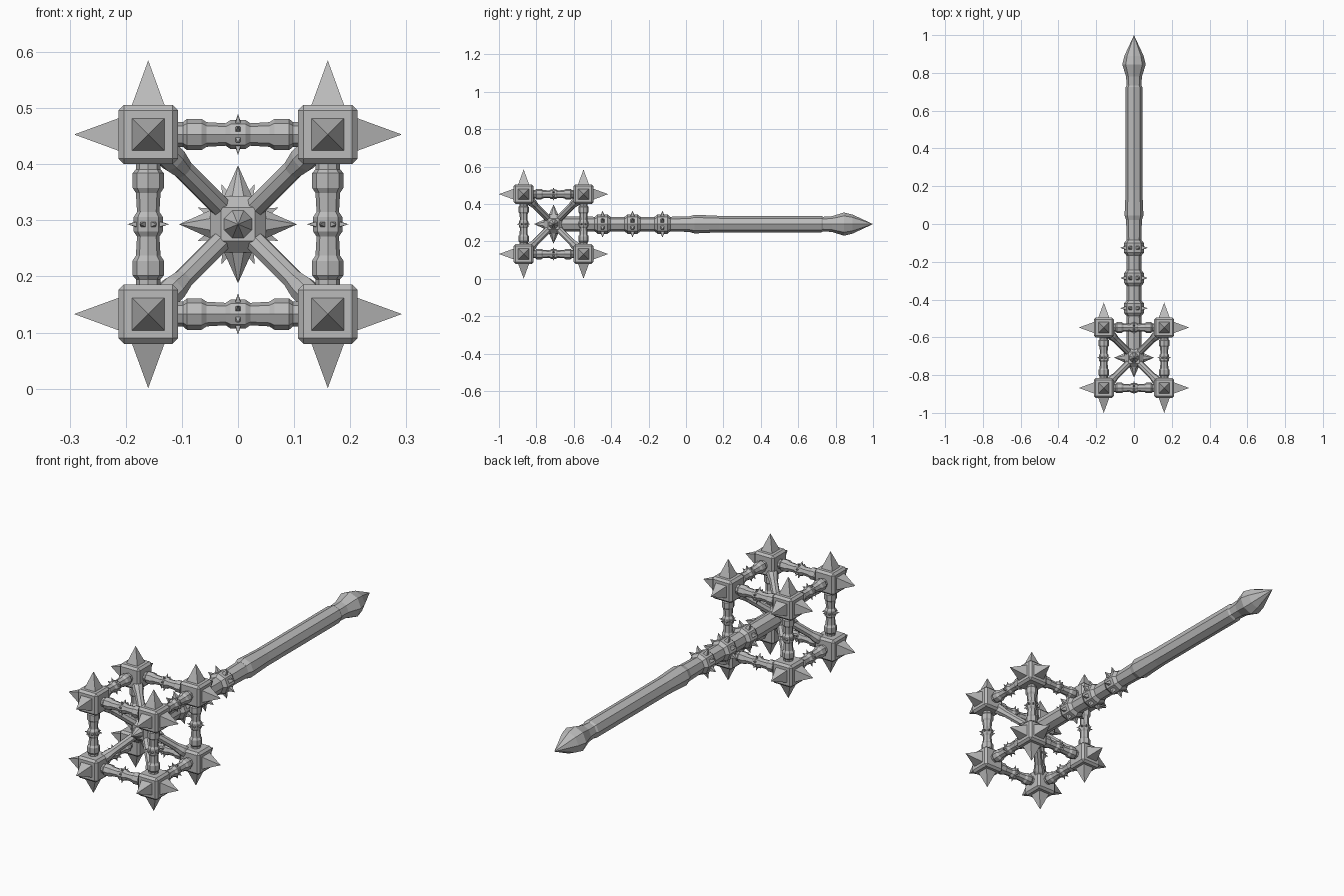
import bpy, bmesh, math
from itertools import product
from mathutils import Vector, Matrix

if "Cube" in bpy.data.objects:
    bpy.data.objects.remove(bpy.data.objects["Cube"], do_unlink=True)

CENTER = Vector((0, -0.708, 0.293))   # middle of the mace head
REACH = 0.16                          # centre to corner block, per axis
AXES = [Vector((1, 0, 0)), Vector((0, 1, 0)), Vector((0, 0, 1))]

iron = bpy.data.materials.new("iron_grey")
iron.use_nodes = True
GREY = (0.5, 0.5, 0.5, 1)
iron.diffuse_color = GREY
iron.node_tree.nodes["Principled BSDF"].inputs["Base Color"].default_value = GREY


def frame(origin, direction, up=None):
    """Matrix whose local z runs along direction and local x along up."""
    z = direction.normalized()
    if up is None:
        up = AXES[2] if abs(z.z) < 0.9 else AXES[0]
    x = (up - z * up.dot(z)).normalized()
    m = Matrix((x, z.cross(x), z)).transposed().to_4x4()
    m.translation = origin
    return m


def finish(name, bm):
    bmesh.ops.recalc_face_normals(bm, faces=bm.faces)
    mesh = bpy.data.meshes.new(name)
    bm.to_mesh(mesh)
    bm.free()
    mesh.materials.append(iron)
    obj = bpy.data.objects.new(name, mesh)
    bpy.context.collection.objects.link(obj)
    return obj


def turned(bm, profile, matrix, sides=8):
    """Faceted solid of (position, radius) rings along local z."""
    rings = []
    for t, r in profile:
        count = sides if r > 0 else 1
        rings.append([bm.verts.new(matrix @ Vector((
            r * math.cos(math.tau * i / sides),
            r * math.sin(math.tau * i / sides), t))) for i in range(count)])
    for a, b in zip(rings, rings[1:]):
        for i in range(sides):
            j = (i + 1) % sides
            if len(b) == 1:
                bm.faces.new((a[i], a[j], b[0]))
            else:
                bm.faces.new((a[i], a[j], b[j], b[i]))
    for ring in (rings[0], rings[-1]):
        if len(ring) > 1:
            bm.faces.new(ring)


def spike(bm, origin, direction, half, start, tip, sides=4, up=None):
    turn = Matrix.Rotation(math.pi / sides, 4, 'Z')
    radius = half / math.cos(math.pi / sides)
    turned(bm, [(start, radius), (tip, 0)], frame(origin, direction, up) @ turn, sides)


def stud_ring(bm, matrix, t, half, start, tip):
    """Eight small spikes, one on each facet."""
    axis = matrix.to_3x3() @ AXES[2]
    for i in range(8):
        a = math.tau * (i + 0.5) / 8
        out = matrix.to_3x3() @ Vector((math.cos(a), math.sin(a), 0))
        spike(bm, matrix @ Vector((0, 0, t)), out, half, start, tip, up=axis)


def block(bm, center, half, bevel):
    made = bmesh.ops.create_cube(bm, size=half * 2, matrix=Matrix.Translation(center))
    edges = list({e for v in made["verts"] for e in v.link_edges})
    bmesh.ops.bevel(bm, geom=edges, offset=bevel, segments=1, affect='EDGES')


# Corner blocks with three outward spikes, and diagonal struts to the hub
for signs in product((-1, 1), repeat=3):
    corner = Vector(signs) * REACH
    tag = "_".join(("right", "left")[s > 0] if k == 0 else
                   ("front", "back")[s > 0] if k == 1 else
                   ("lower", "upper")[s > 0] for k, s in enumerate(signs))
    bm = bmesh.new()
    block(bm, CENTER + corner, 0.053, 0.01)
    for axis, s in zip(AXES, signs):
        spike(bm, CENTER + corner, axis * s, 0.03, 0.05, 0.132)
    finish("corner_block_" + tag, bm)
    bm = bmesh.new()
    turned(bm, [(0.03, 0.019), (0.17, 0.019), (0.2, 0.025), (0.26, 0.025)],
           frame(CENTER, corner))
    finish("strut_" + tag, bm)

# Twelve turned bars joining the corner blocks, each with a studded middle
half_bar = [(0.11, 0.022), (0.098, 0.022), (0.091, 0.028), (0.065, 0.028),
            (0.056, 0.022), (0.022, 0.02), (0.013, 0.026)]
bar = [(-t, r) for t, r in half_bar] + half_bar[::-1]
for k, axis in enumerate(AXES):
    for a, b in product((-1, 1), repeat=2):
        offset = AXES[(k + 1) % 3] * a * REACH + AXES[(k + 2) % 3] * b * REACH
        m = frame(CENTER + offset, axis)
        bm = bmesh.new()
        turned(bm, bar, m)
        stud_ring(bm, m, 0, 0.005, 0.022, 0.04)
        finish("cage_bar", bm)

# Hub with five large spikes
bm = bmesh.new()
block(bm, CENTER, 0.05, 0.02)
for d in (AXES[0], -AXES[0], -AXES[1], AXES[2], -AXES[2]):
    spike(bm, CENTER, d, 0.027, 0.045, 0.105, sides=8)
finish("hub", bm)

# Shaft with three studded knobs
shaft_frame = frame(Vector((0, 0, CENTER.z)), AXES[1])
knobs = (-0.446, -0.286, -0.126)
shaft = [(CENTER.y, 0.04), (-0.52, 0.04)]
for y in knobs:
    shaft += [(y - 0.042, 0.039), (y - 0.026, 0.052), (y + 0.026, 0.052), (y + 0.042, 0.039)]
shaft.append((0.03, 0.042))
bm = bmesh.new()
turned(bm, shaft, shaft_frame)
for y in knobs:
    stud_ring(bm, shaft_frame, y, 0.011, 0.044, 0.078)
finish("shaft", bm)

# Grip and pointed pommel
bm = bmesh.new()
turned(bm, [(0.02, 0.042), (0.045, 0.05), (0.18, 0.044), (0.725, 0.044), (0.735, 0.038)],
       shaft_frame)
finish("grip", bm)
bm = bmesh.new()
turned(bm, [(0.72, 0.038), (0.78, 0.042), (0.845, 0.062), (0.89, 0.051), (1.0, 0)],
       shaft_frame)
finish("pommel", bm)
